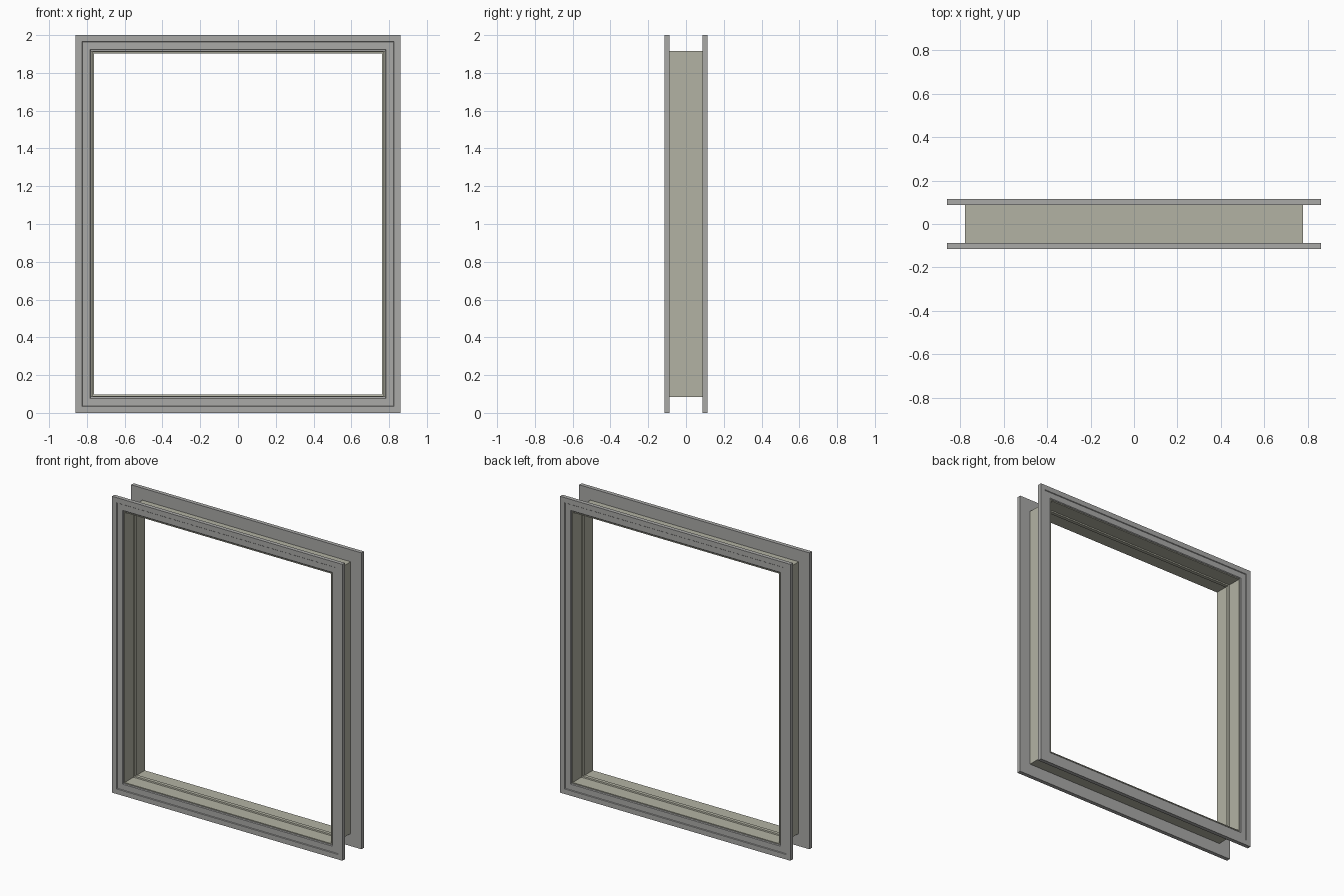
import bpy, bmesh

if "Cube" in bpy.data.objects:
    bpy.data.objects.remove(bpy.data.objects["Cube"])

HALF_W, HEIGHT = 0.86, 2.0


def frame(name, profile, color):
    """Sweep a closed (inset, y) profile round the rectangle with mitred corners."""
    bm = bmesh.new()
    rings = []
    for sx, top in ((-1, 0), (1, 0), (1, 1), (-1, 1)):
        rings.append([bm.verts.new((sx * (HALF_W - d), y, HEIGHT - d if top else d))
                      for d, y in profile])
    n = len(profile)
    for i in range(4):
        a, b = rings[i], rings[(i + 1) % 4]
        for j in range(n):
            k = (j + 1) % n
            bm.faces.new((a[j], b[j], b[k], a[k]))
    bmesh.ops.recalc_face_normals(bm, faces=bm.faces[:])
    mesh = bpy.data.meshes.new(name)
    bm.to_mesh(mesh)
    bm.free()
    obj = bpy.data.objects.new(name, mesh)
    bpy.context.collection.objects.link(obj)
    mat = bpy.data.materials.new(name + "_paint")
    mat.diffuse_color = (*color, 1)
    mat.use_nodes = True
    mat.node_tree.nodes["Principled BSDF"].inputs["Base Color"].default_value = mat.diffuse_color
    mesh.materials.append(mat)
    return obj


# Front and back casings: flat boards with a shallow step on the face
casing = [(0.0, 0.088), (0.0, 0.115), (0.034, 0.115), (0.037, 0.111),
          (0.076, 0.111), (0.081, 0.107), (0.081, 0.088)]
for name, s in (("front_casing", -1), ("back_casing", 1)):
    frame(name, [(d, s * y) for d, y in casing], (0.4, 0.4, 0.39))

# Jamb lining between the casings, with a slim stop round the middle
jamb = [(0.083, -0.107), (0.083, 0.107), (0.089, 0.107), (0.089, 0.014),
        (0.097, 0.012), (0.097, -0.012), (0.089, -0.014), (0.089, -0.107)]
frame("jamb_lining", jamb, (0.45, 0.45, 0.37))
